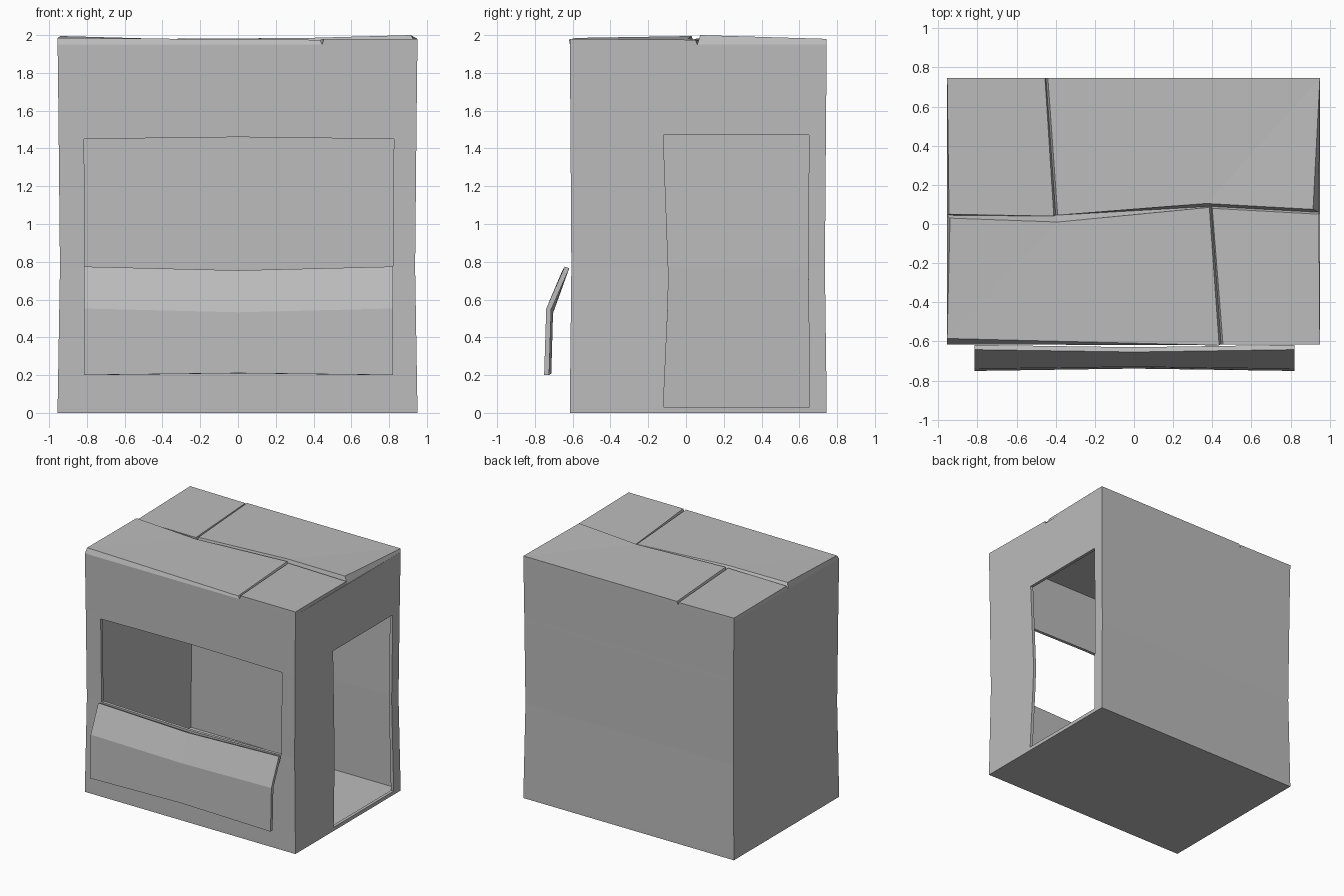
import bpy, bmesh

cube = bpy.data.objects.get("Cube")
if cube:
    bpy.data.objects.remove(cube)

grey = bpy.data.materials.new("plain grey")
grey.use_nodes = True
grey.diffuse_color = (0.5, 0.5, 0.5, 1)
grey.node_tree.nodes["Principled BSDF"].inputs["Base Color"].default_value = (0.5, 0.5, 0.5, 1)


def finish(name, bm, thickness=0, offset=-1):
    bmesh.ops.recalc_face_normals(bm, faces=bm.faces)
    mesh = bpy.data.meshes.new(name)
    bm.to_mesh(mesh)
    bm.free()
    mesh.materials.append(grey)
    obj = bpy.data.objects.new(name, mesh)
    bpy.context.collection.objects.link(obj)
    if thickness:
        mod = obj.modifiers.new("board thickness", "SOLIDIFY")
        mod.thickness = thickness
        mod.offset = offset
        mod.use_even_offset = True
    return obj


# Box walls and floor: a ring of points repeated at several heights,
# pinched at the waist, with a window and a doorway left open
front = [(x, -0.615) for x in (-0.955, -0.82, 0, 0.83)]
right = [(0.95, y) for y in (-0.615, -0.12, 0.655)]
back = [(x, 0.745) for x in (0.95, 0.2, 0, -0.955)]
ring = front + right + back
levels = (0, 0.03, 0.6, 0.77, 1.45, 1.47, 1.95)
pinch = (1, 1, 0.99, 0.987, 0.994, 0.994, 1)
WINDOW_COLUMNS, DOOR_COLUMN = (1, 2), 5

bm = bmesh.new()
grid = []
for level, (z, p) in enumerate(zip(levels, pinch)):
    row = []
    for i, (x, y) in enumerate(ring):
        dz = 0
        if i == 2 and level in (3, 4):
            dz = -0.02 if level == 3 else 0.01
        if i == 5 and level in (2, 3):
            y += 0.025
        row.append(bm.verts.new((x * p, y * p, z + dz)))
    grid.append(row)

count = len(ring)
for r in range(len(levels) - 1):
    for i in range(count):
        window = i in WINDOW_COLUMNS and r == 3
        door = i == DOOR_COLUMN and 1 <= r <= 4
        if not (window or door):
            j = (i + 1) % count
            bm.faces.new((grid[r][i], grid[r][j], grid[r + 1][j], grid[r + 1][i]))
bm.faces.new(grid[0][::-1])
finish("box_walls", bm, 0.025)

# Window flap folded out and down from the sill
bm = bmesh.new()
rows = []
for y, z, sag, bow in ((-0.63, 0.77, -0.02, -0.012), (-0.727, 0.55, -0.02, 0.01), (-0.738, 0.2, 0.01, 0.012)):
    rows.append([bm.verts.new(p) for p in (
        (-0.815, y, z), (0, y + bow, z + sag), (0.82, y, z))])
for upper, lower in zip(rows, rows[1:]):
    for i in range(2):
        bm.faces.new((upper[i], lower[i], lower[i + 1], upper[i + 1]))
finish("window_flap", bm, 0.026, 0)


# Four interlocking lid flaps with slightly lifted edges
def lid(name, base, top):
    bm = bmesh.new()
    low = [bm.verts.new((x, y, 1.95)) for x, y in base]
    high = [bm.verts.new(p) for p in top]
    bm.faces.new(low[::-1])
    bm.faces.new(high)
    for i in range(len(low)):
        j = (i + 1) % len(low)
        bm.faces.new((low[i], low[j], high[j], high[i]))
    bmesh.ops.triangulate(bm, faces=[f for f in bm.faces if len(f.verts) > 4])
    finish(name, bm)


inner_left, inner_right = (-0.4, 0.045), (0.395, 0.09)
left_end, right_end = (-0.955, 0.045), (0.945, 0.06)
front_end, back_end = (0.445, -0.615), (-0.45, 0.745)

lid("lid_front_wide",
    [(-0.955, -0.615), front_end, inner_right, inner_left, left_end],
    [(-0.955, -0.585, 1.985), (0.435, -0.62, 1.975), (0.385, 0.085, 1.975),
     (-0.39, 0.01, 1.98), (-0.94, 0.03, 1.995)])
lid("lid_front_narrow",
    [front_end, (0.95, -0.615), right_end, inner_right],
    [(0.455, -0.615, 1.98), (0.95, -0.615, 1.98), (0.945, 0.05, 1.975), (0.4, 0.08, 1.967)])
lid("lid_back_wide",
    [inner_left, inner_right, right_end, (0.95, 0.745), back_end],
    [(-0.39, 0.045, 1.98), (0.37, 0.105, 1.985), (0.915, 0.075, 2.0),
     (0.95, 0.745, 1.98), (-0.44, 0.745, 1.98)])
lid("lid_back_narrow",
    [left_end, inner_left, back_end, (-0.955, 0.745)],
    [(-0.945, 0.05, 1.975), (-0.41, 0.04, 1.975), (-0.455, 0.745, 1.975), (-0.955, 0.745, 1.98)])
